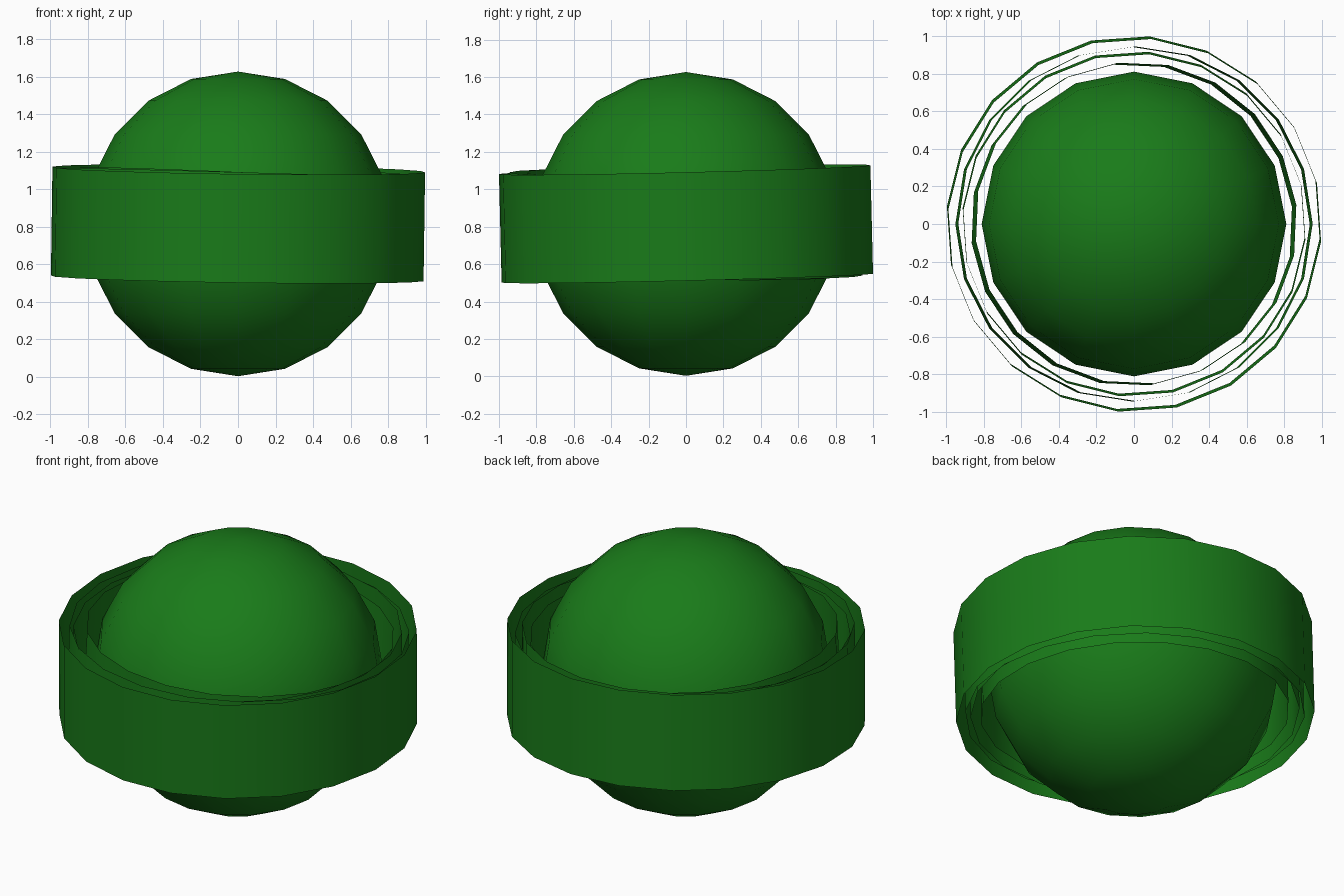
import bpy, bmesh
from math import radians, sin, cos
from mathutils import Matrix, Vector

if "Cube" in bpy.data.objects:
    bpy.data.objects.remove(bpy.data.objects["Cube"])

CENTER_Z = 0.815

green = bpy.data.materials.new("green")
green.diffuse_color = (0.01, 0.2, 0.01, 1)
green.use_nodes = True
green.node_tree.nodes["Principled BSDF"].inputs["Base Color"].default_value = green.diffuse_color


def finish(name, bm):
    bmesh.ops.translate(bm, verts=bm.verts, vec=(0, 0, CENTER_Z))
    for f in bm.faces:
        f.smooth = True
    mesh = bpy.data.meshes.new(name)
    bm.to_mesh(mesh)
    bm.free()
    mesh.materials.append(green)
    obj = bpy.data.objects.new(name, mesh)
    bpy.context.collection.objects.link(obj)


def ring(name, radius, half_height, spin, tilt, up_dir):
    """Open 20-sided band, raised by tilt degrees on its up_dir side."""
    bm = bmesh.new()
    bmesh.ops.create_cone(bm, cap_ends=False, segments=20, radius1=radius,
                          radius2=radius, depth=2 * half_height)
    d = radians(up_dir)
    axis = Vector((sin(d), -cos(d), 0))
    m = Matrix.Rotation(radians(tilt), 4, axis) @ Matrix.Rotation(radians(spin), 4, 'Z')
    bmesh.ops.transform(bm, matrix=m, verts=bm.verts)
    finish(name, bm)


# Central ball
bm = bmesh.new()
bmesh.ops.create_uvsphere(bm, u_segments=16, v_segments=10, radius=0.812)
finish("ball", bm)

# Four nested bands, each leaning a slightly different way
ring("outer_band", 0.997, 0.29, -5, 1.6, 120)
ring("second_band", 0.945, 0.27, 0, 1.7, 192)
ring("third_band", 0.915, 0.267, -5, 1.5, 107)
ring("inner_band", 0.86, 0.26, 6.5, 2.8, 203)
